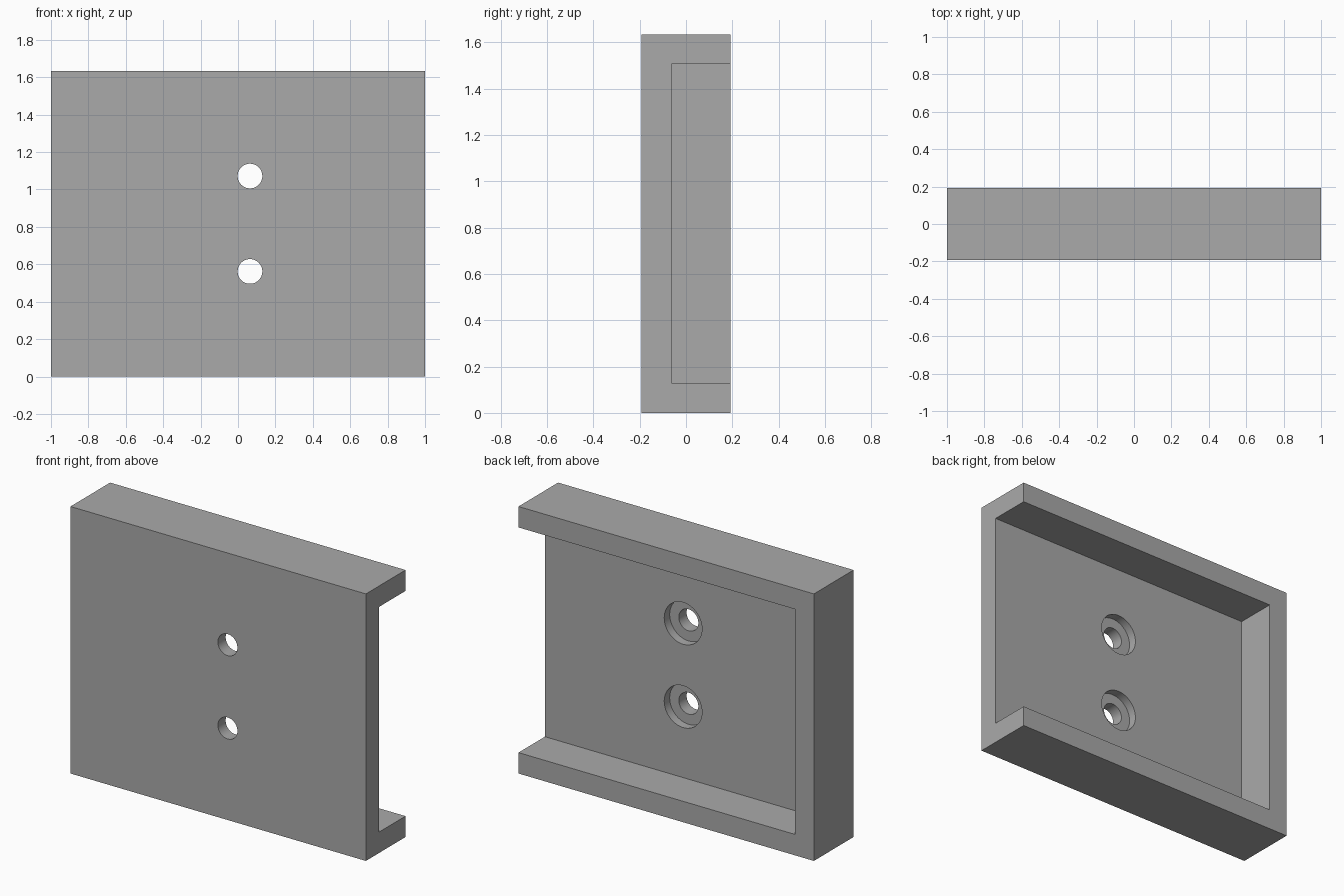
import bpy
import math

if "Cube" in bpy.data.objects:
    bpy.data.objects.remove(bpy.data.objects["Cube"], do_unlink=True)

WIDTH, DEPTH, HEIGHT, WALL = 2.0, 0.383, 1.634, 0.128
FLOOR_Y = -DEPTH / 2 + WALL          # inner face of the front plate
HOLE_X = WALL / 2                    # middle of the pocket
HOLE_SPACING = 0.51

grey = bpy.data.materials.new("plain grey")
grey.use_nodes = True
colour = (0.4, 0.4, 0.4, 1.0)
grey.diffuse_color = colour
grey.node_tree.nodes["Principled BSDF"].inputs["Base Color"].default_value = colour


def box(name, low, high):
    centre = [(a + b) / 2 for a, b in zip(low, high)]
    bpy.ops.mesh.primitive_cube_add(size=1, location=centre)
    obj = bpy.context.object
    obj.name = name
    obj.scale = [b - a for a, b in zip(low, high)]
    bpy.ops.object.transform_apply(location=True, rotation=False, scale=True)
    return obj


def bore(name, radius, y0, y1, z):
    bpy.ops.mesh.primitive_cylinder_add(
        vertices=64, radius=radius, depth=y1 - y0,
        location=(HOLE_X, (y0 + y1) / 2, z), rotation=(math.pi / 2, 0, 0))
    obj = bpy.context.object
    obj.name = name
    return obj


def cut(target, cutter):
    mod = target.modifiers.new(cutter.name, "BOOLEAN")
    mod.operation = "DIFFERENCE"
    mod.solver = "EXACT"
    mod.object = cutter
    bpy.context.view_layer.objects.active = target
    bpy.ops.object.modifier_apply(modifier=mod.name)
    bpy.data.objects.remove(cutter, do_unlink=True)


# Solid block
tray = box("mounting_tray", (-WIDTH / 2, -DEPTH / 2, 0), (WIDTH / 2, DEPTH / 2, HEIGHT))
tray.data.materials.append(grey)

# Pocket, open at the back and on the left side
cut(tray, box("pocket_cutter", (-WIDTH / 2 + WALL, FLOOR_Y, WALL),
              (WIDTH, DEPTH, HEIGHT - WALL)))

# Two screw holes, counterbored from inside the pocket
for side in (-1, 1):
    z = HEIGHT / 2 + side * HOLE_SPACING / 2
    cut(tray, bore("counterbore_cutter", 0.128, FLOOR_Y - 0.053, FLOOR_Y + 0.1, z))
    cut(tray, bore("screw_hole_cutter", 0.066, -DEPTH, DEPTH, z))

bpy.ops.object.select_all(action="DESELECT")
tray.select_set(True)
bpy.context.view_layer.objects.active = tray
bpy.ops.object.shade_smooth_by_angle(angle=math.radians(30))
